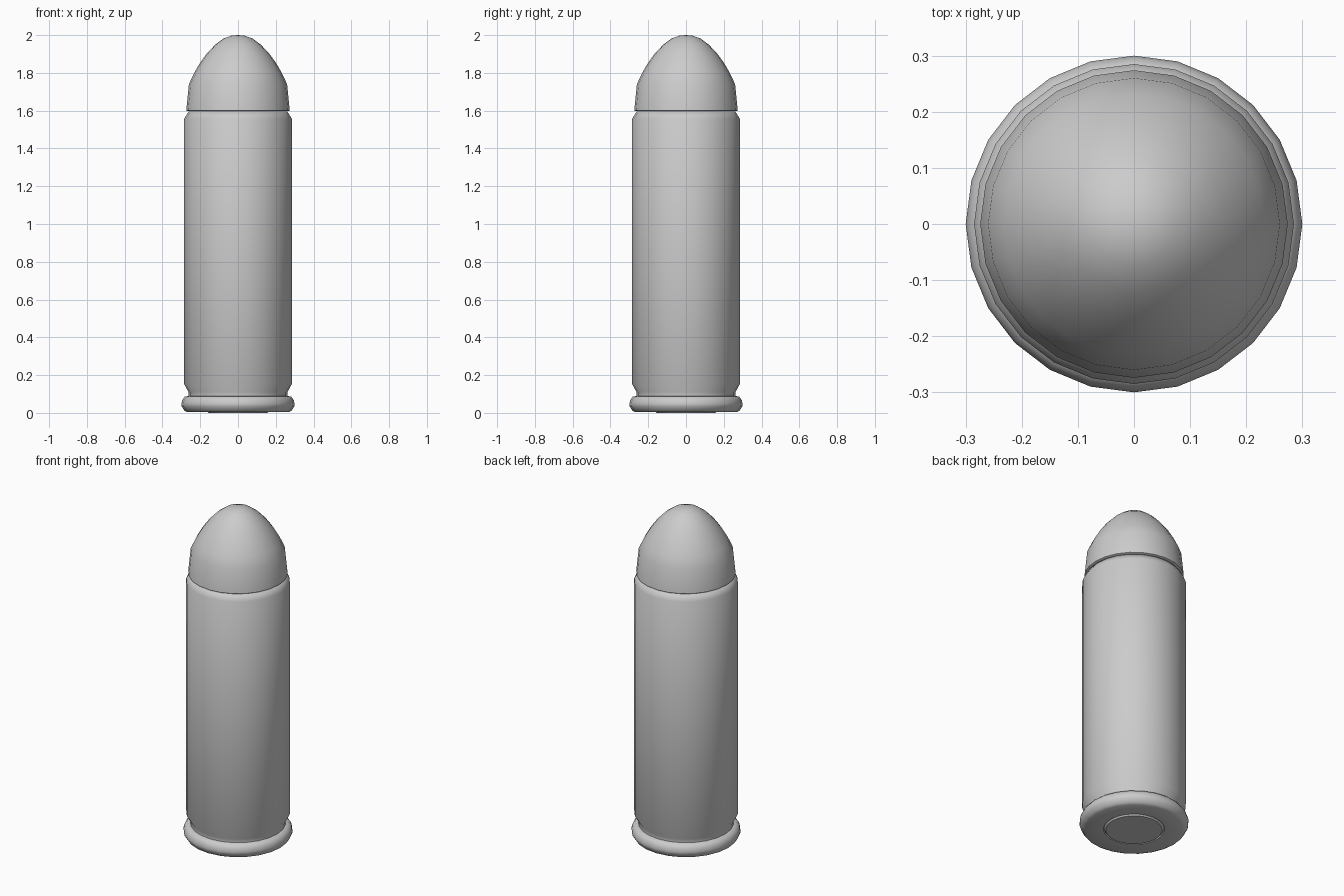
import bpy, bmesh, math

if "Cube" in bpy.data.objects:
    bpy.data.objects.remove(bpy.data.objects["Cube"])

SIDES = 24


def lathe(name, profile, angle):
    """Revolve (radius, height) points about z; zero radius makes a pole."""
    bm = bmesh.new()
    rings = []
    for r, z in profile:
        if r == 0:
            rings.append([bm.verts.new((0, 0, z))] * SIDES)
        else:
            rings.append([bm.verts.new((r * math.cos(2 * math.pi * i / SIDES),
                                        r * math.sin(2 * math.pi * i / SIDES), z))
                          for i in range(SIDES)])
    for a, b in zip(rings, rings[1:]):
        for i in range(SIDES):
            j = (i + 1) % SIDES
            bm.faces.new(list(dict.fromkeys((a[i], a[j], b[j], b[i]))))
    mesh = bpy.data.meshes.new(name)
    bm.to_mesh(mesh)
    bm.free()
    ob = bpy.data.objects.new(name, mesh)
    bpy.context.collection.objects.link(ob)
    bpy.ops.object.select_all(action='DESELECT')
    ob.select_set(True)
    bpy.context.view_layer.objects.active = ob
    bpy.ops.object.shade_smooth_by_angle(angle=math.radians(angle))
    return ob


# Casing: base ring, rounded rim, extraction groove, straight wall, crimped mouth
lathe("casing", [(0.165, 0.012), (0.168, 0.004), (0.268, 0.004), (0.284, 0.012),
                 (0.298, 0.035), (0.3, 0.047), (0.295, 0.068), (0.281, 0.087),
                 (0.262, 0.089), (0.262, 0.11), (0.285, 0.152),
                 (0.285, 1.557), (0.262, 1.595), (0.25, 1.595)], 62)

# Round primer disc set in the base
lathe("primer", [(0, 0.0), (0.155, 0.0), (0.165, 0.012)], 30)

# Tip: slightly tapered skirt, then a rounded dome
dome = [(0.258 * math.cos(t), 1.74 + 0.26 * math.sin(t))
        for t in (math.radians(90 * k / 8) for k in range(8))]
dome = [(0.26, 1.74), (0.232, 1.80), (0.2, 1.855), (0.163, 1.905), (0.12, 1.95),
        (0.075, 1.983), (0.035, 1.997), (0, 2.0)]
lathe("tip", [(0.25, 1.597), (0.268, 1.597), (0.274, 1.601)] + dome, 50)
